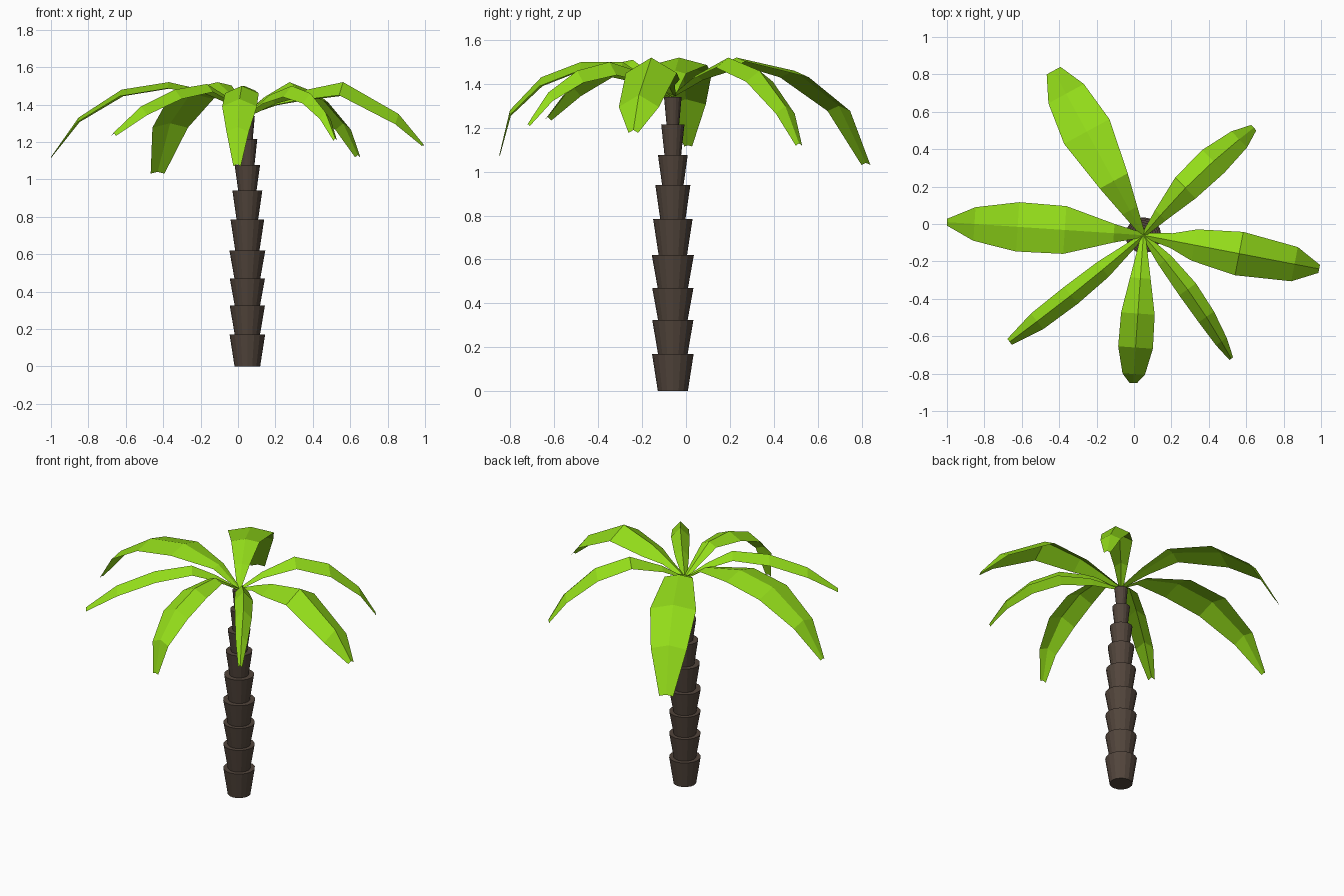
import bpy, math
from mathutils import Vector

if "Cube" in bpy.data.objects:
    bpy.data.objects.remove(bpy.data.objects["Cube"])

CROWN = Vector((0.05, -0.06, 1.35))


def material(name, color):
    m = bpy.data.materials.new(name)
    m.diffuse_color = color
    m.use_nodes = True
    m.node_tree.nodes["Principled BSDF"].inputs["Base Color"].default_value = m.diffuse_color
    return m


def build(name, verts, faces, mat):
    me = bpy.data.meshes.new(name)
    me.from_pydata(verts, [], faces)
    me.materials.append(mat)
    ob = bpy.data.objects.new(name, me)
    bpy.context.collection.objects.link(ob)
    return ob


bark = material("bark", (0.085, 0.06, 0.045, 1))
green = material("leaf_green", (0.29, 0.71, 0.01, 1))

# Trunk: stacked flared segments, lathed as one stepped profile
SIDES = 16
tops = [0.17, 0.325, 0.47, 0.62, 0.785, 0.94, 1.077, 1.215, 1.34]
radii = [0.095, 0.094, 0.094, 0.096, 0.09, 0.08, 0.068, 0.053, 0.04]
profile, z0 = [], 0.0
for z, r in zip(tops, radii):
    profile += [(r * 0.72, z0), (r, z)]
    z0 = z
verts = [(CROWN.x + r * math.cos(2 * math.pi * k / SIDES),
          CROWN.y + r * math.sin(2 * math.pi * k / SIDES), z)
         for r, z in profile for k in range(SIDES)]
faces = [(i * SIDES + k, i * SIDES + (k + 1) % SIDES,
          (i + 1) * SIDES + (k + 1) % SIDES, (i + 1) * SIDES + k)
         for i in range(len(profile) - 1) for k in range(SIDES)]
faces.append(tuple(reversed(range(SIDES))))
faces.append(tuple(range(len(verts) - SIDES, len(verts))))
build("trunk", verts, faces, bark)


# Leaf: a folded strip; stations are (fraction along, ridge height, half width)
def leaf(name, tip, fold, bow, stations):
    span = Vector((tip[0] - CROWN.x, tip[1] - CROWN.y, 0))
    side = Vector((-span.y, span.x, 0)).normalized()
    widest = max(s[2] for s in stations)
    verts, faces = [], []
    for t, z, w in [(0, CROWN.z, 0.012)] + stations:
        mid = Vector((CROWN.x, CROWN.y, z)) + span * t
        mid += side * bow * math.sin(math.pi * t)
        drop = Vector((0, 0, fold * w / widest))
        verts += [mid + side * w - drop, mid, mid - side * w - drop]
    for i in range(0, len(verts) - 3, 3):
        for j in (i, i + 1):
            faces.append((j, j + 1, j + 4, j + 3))
    build(name, verts, faces, green)


leaf("leaf_left", (-1.0, 0.01), 0.035, 0,
     [(0.15, 1.46, 0.05), (0.4, 1.52, 0.128), (0.64, 1.48, 0.132), (0.86, 1.33, 0.09), (1, 1.12, 0.018)])
leaf("leaf_back_left", (-0.43, 0.82), 0.03, 0,
     [(0.15, 1.44, 0.045), (0.33, 1.52, 0.085), (0.63, 1.46, 0.138), (0.86, 1.3, 0.108), (1, 1.04, 0.042)])
leaf("leaf_back_right", (0.64, 0.515), 0.05, 0.025,
     [(0.17, 1.44, 0.04), (0.41, 1.52, 0.078), (0.66, 1.46, 0.085), (0.88, 1.3, 0.06), (1, 1.13, 0.02)])
leaf("leaf_right", (0.99, -0.24), 0.07, 0,
     [(0.16, 1.42, 0.04), (0.29, 1.47, 0.085), (0.545, 1.52, 0.118), (0.86, 1.35, 0.093), (1, 1.19, 0.022)])
leaf("leaf_front_right", (0.52, -0.72), 0.06, 0.025,
     [(0.22, 1.45, 0.042), (0.46, 1.5, 0.055), (0.68, 1.46, 0.05), (0.87, 1.36, 0.035), (1, 1.22, 0.012)])
leaf("leaf_front", (-0.005, -0.85), 0.04, 0,
     [(0.29, 1.5, 0.055), (0.53, 1.5, 0.09), (0.76, 1.43, 0.093), (0.94, 1.28, 0.06), (1, 1.08, 0.02)])
leaf("leaf_front_left", (-0.665, -0.63), 0.05, 0.01,
     [(0.15, 1.44, 0.03), (0.31, 1.51, 0.05), (0.55, 1.48, 0.058), (0.8, 1.39, 0.053), (1, 1.25, 0.02)])
